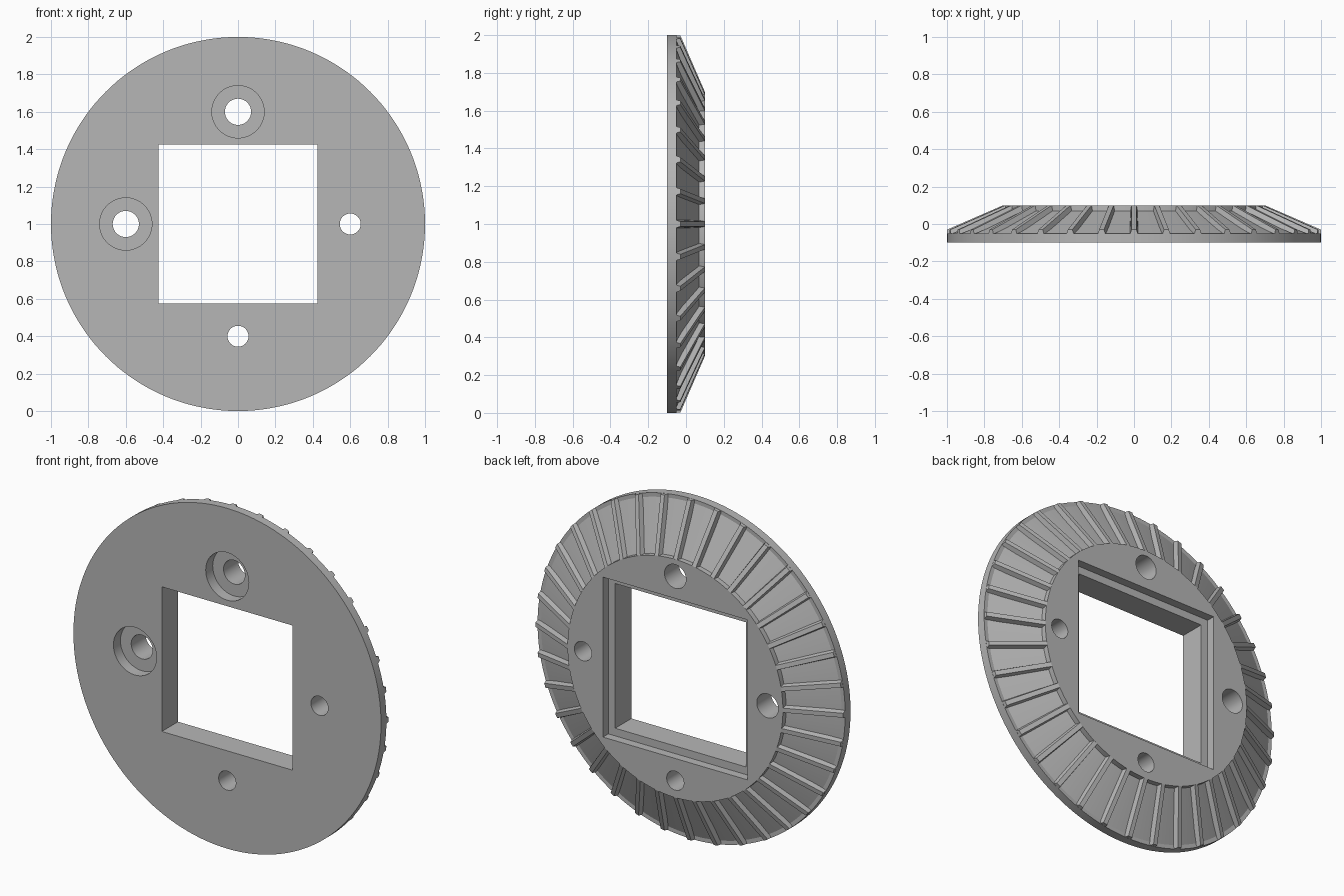
import bpy, bmesh, math
from mathutils import Matrix, Vector

if "Cube" in bpy.data.objects:
    bpy.data.objects.remove(bpy.data.objects["Cube"])

CENTRE = Vector((0, 0, 1))
RIBS = 36
FRONT, BACK = -0.1, 0.1

grey = bpy.data.materials.new("plain grey")
grey.use_nodes = True
colour = (0.47, 0.47, 0.47, 1)
grey.diffuse_color = colour
grey.node_tree.nodes["Principled BSDF"].inputs["Base Color"].default_value = colour


def make_object(name, bm):
    bmesh.ops.recalc_face_normals(bm, faces=bm.faces)
    mesh = bpy.data.meshes.new(name)
    bm.to_mesh(mesh)
    bm.free()
    mesh.materials.append(grey)
    obj = bpy.data.objects.new(name, mesh)
    obj.location = CENTRE
    bpy.context.collection.objects.link(obj)
    return obj


def activate(obj):
    bpy.ops.object.select_all(action='DESELECT')
    obj.select_set(True)
    bpy.context.view_layer.objects.active = obj


def cut(target, cutter):
    """Subtract the cutter and remove it."""
    cutter.hide_render = True
    mod = target.modifiers.new("cut", 'BOOLEAN')
    mod.operation = 'DIFFERENCE'
    mod.solver = 'EXACT'
    mod.object = cutter
    activate(target)
    bpy.ops.object.modifier_apply(modifier=mod.name)
    bpy.data.objects.remove(cutter)


def round_cutter(x, z, radius, y0, y1):
    bm = bmesh.new()
    place = Matrix.Translation((x, (y0 + y1) / 2, z)) @ Matrix.Rotation(math.pi / 2, 4, 'X')
    bmesh.ops.create_cone(bm, cap_ends=True, segments=48, radius1=radius,
                          radius2=radius, depth=y1 - y0, matrix=place)
    return make_object("round_cutter", bm)


def square_cutter(half, y0, y1):
    bm = bmesh.new()
    place = Matrix.Translation((0, (y0 + y1) / 2, 0)) @ Matrix.Diagonal((2 * half, y1 - y0, 2 * half, 1))
    bmesh.ops.create_cube(bm, size=1, matrix=place)
    return make_object("square_cutter", bm)


# Disc: thin rim, sloped back and a raised flat hub, turned about the y axis
profile = [(0, FRONT), (1, FRONT), (1, -0.05), (0.977, -0.05),
           (0.7, 0.07), (0.7, BACK), (0, BACK)]
bm = bmesh.new()
verts = [bm.verts.new((r, y, 0)) for r, y in profile]
edges = [bm.edges.new(pair) for pair in zip(verts, verts[1:])]
bmesh.ops.spin(bm, geom=verts + edges, cent=(0, 0, 0), axis=(0, 1, 0),
               angle=2 * math.pi, steps=144)
bmesh.ops.remove_doubles(bm, verts=bm.verts, dist=0.0001)
bmesh.ops.dissolve_limit(bm, angle_limit=0.01, verts=bm.verts, edges=bm.edges)
disc = make_object("bevelled_disc", bm)

# Square window with a wider recess at the back
cut(disc, square_cutter(0.425, -0.3, 0.3))
cut(disc, square_cutter(0.47, 0.05, 0.3))

# Four screw holes, two of them counterbored from the front
for x, z, radius, bored in ((0, 0.6, 0.07, True), (-0.6, 0, 0.07, True),
                            (0.6, 0, 0.056, False), (0, -0.6, 0.056, False)):
    cut(disc, round_cutter(x, z, radius, -0.3, 0.3))
    if bored:
        cut(disc, round_cutter(x, z, 0.14, -0.3, FRONT + 0.065))
activate(disc)
bpy.ops.object.shade_smooth_by_angle(angle=math.radians(20))

# Radial grip ribs with a tapered section, lying along the slope
bm = bmesh.new()
top_half, base_half = 0.013, 0.021
section = [(0.999, -0.055, base_half), (0.999, -0.03, top_half),
           (0.7, BACK, top_half), (0.695, 0.06, base_half)]
for i in range(RIBS):
    turn = Matrix.Rotation(2 * math.pi * i / RIBS, 3, 'Y')
    left, right = ([bm.verts.new(turn @ Vector((r, y, side * w))) for r, y, w in section]
                   for side in (-1, 1))
    bm.faces.new(left)
    bm.faces.new(right)
    for a in range(4):
        b = (a + 1) % 4
        bm.faces.new((left[a], left[b], right[b], right[a]))
make_object("grip_ribs", bm)
